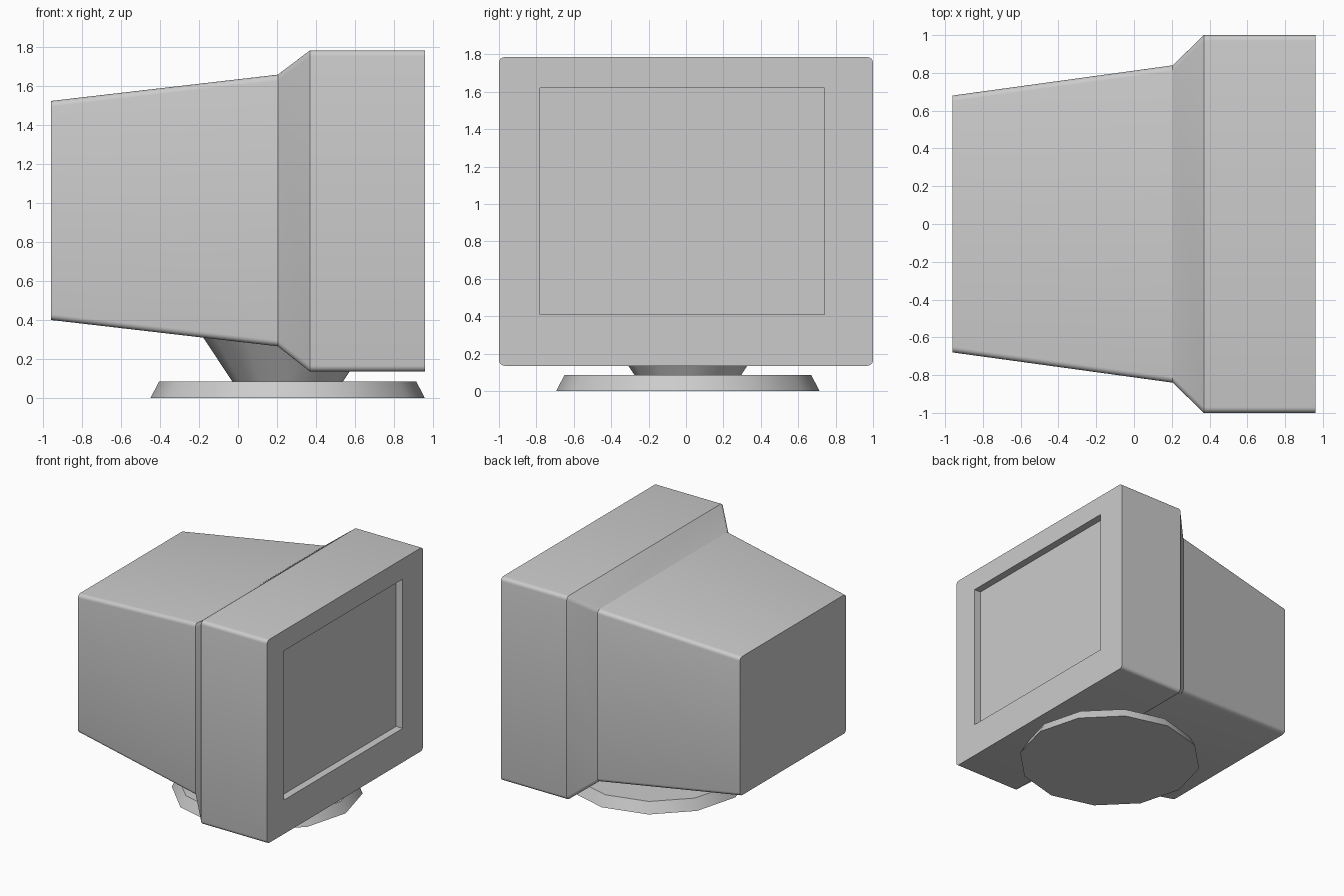
import bpy, bmesh, math
from math import cos, sin, pi

if "Cube" in bpy.data.objects:
    bpy.data.objects.remove(bpy.data.objects["Cube"])


def finish(name, bm, angle):
    bmesh.ops.recalc_face_normals(bm, faces=bm.faces)
    mesh = bpy.data.meshes.new(name)
    bm.to_mesh(mesh)
    bm.free()
    ob = bpy.data.objects.new(name, mesh)
    bpy.context.collection.objects.link(ob)
    smooth(ob, angle)
    return ob


def smooth(ob, angle):
    bpy.ops.object.select_all(action='DESELECT')
    bpy.context.view_layer.objects.active = ob
    ob.select_set(True)
    bpy.ops.object.shade_smooth_by_angle(angle=math.radians(angle))


def loft(name, rings, angle):
    """Closed skin through rings that all have the same number of points."""
    bm = bmesh.new()
    loops = [[bm.verts.new(p) for p in ring] for ring in rings]
    n = len(loops[0])
    for a, b in zip(loops, loops[1:]):
        for i in range(n):
            j = (i + 1) % n
            bm.faces.new((a[i], a[j], b[j], b[i]))
    bm.faces.new(loops[0])
    bm.faces.new(loops[-1])
    return finish(name, bm, angle)


def rounded_rect(x, half_y, z0, z1, r=0.03, seg=4):
    """Rounded rectangle in the plane at x."""
    corners = [(half_y - r, z1 - r), (-half_y + r, z1 - r),
               (-half_y + r, z0 + r), (half_y - r, z0 + r)]
    return [(x, cy + r * cos((k + s / seg) * pi / 2), cz + r * sin((k + s / seg) * pi / 2))
            for k, (cy, cz) in enumerate(corners) for s in range(seg + 1)]


def circle(r, z, cx=0.255, cy=0.01, n=12):
    return [(cx + r * cos(2 * pi * i / n), cy + r * sin(2 * pi * i / n), z) for i in range(n)]


def rect(x, y0, y1, z0, z1):
    return [(x, y0, z0), (x, y1, z0), (x, y1, z1), (x, y0, z1)]


# Monitor housing: tapered rear, flared shoulder, deep bezel
housing = loft("monitor_housing", [
    rounded_rect(-0.96, 0.68, 0.40, 1.525),
    rounded_rect(0.205, 0.84, 0.265, 1.66),
    rounded_rect(0.37, 1.0, 0.135, 1.785),
    rounded_rect(0.96, 1.0, 0.135, 1.785)], 26)

# Screen recess cut into the bezel
opening = (-0.78, 0.74, 0.41, 1.62)
cutter = loft("recess_cutter", [rect(0.895, *opening), rect(1.1, *opening)], 26)
cutter.hide_render = True
cut = housing.modifiers.new("screen_recess", 'BOOLEAN')
cut.operation, cut.solver, cut.object = 'DIFFERENCE', 'EXACT', cutter
bpy.context.view_layer.objects.active = housing
bpy.ops.object.modifier_apply(modifier=cut.name)
bpy.data.objects.remove(cutter)
smooth(housing, 26)

# Screen panel sitting just above the recess floor
bm = bmesh.new()
bm.faces.new([bm.verts.new(p) for p in rect(0.90, *opening)])
screen = finish("screen", bm, 26)
if screen.data.polygons[0].normal.x < 0:
    screen.data.flip_normals()

# Swivel neck and round foot
loft("swivel_neck", [circle(0.285, 0.085), circle(0.44, 0.32)], 40)
loft("stand_foot", [circle(0.704, 0.0), circle(0.66, 0.085)], 40)
